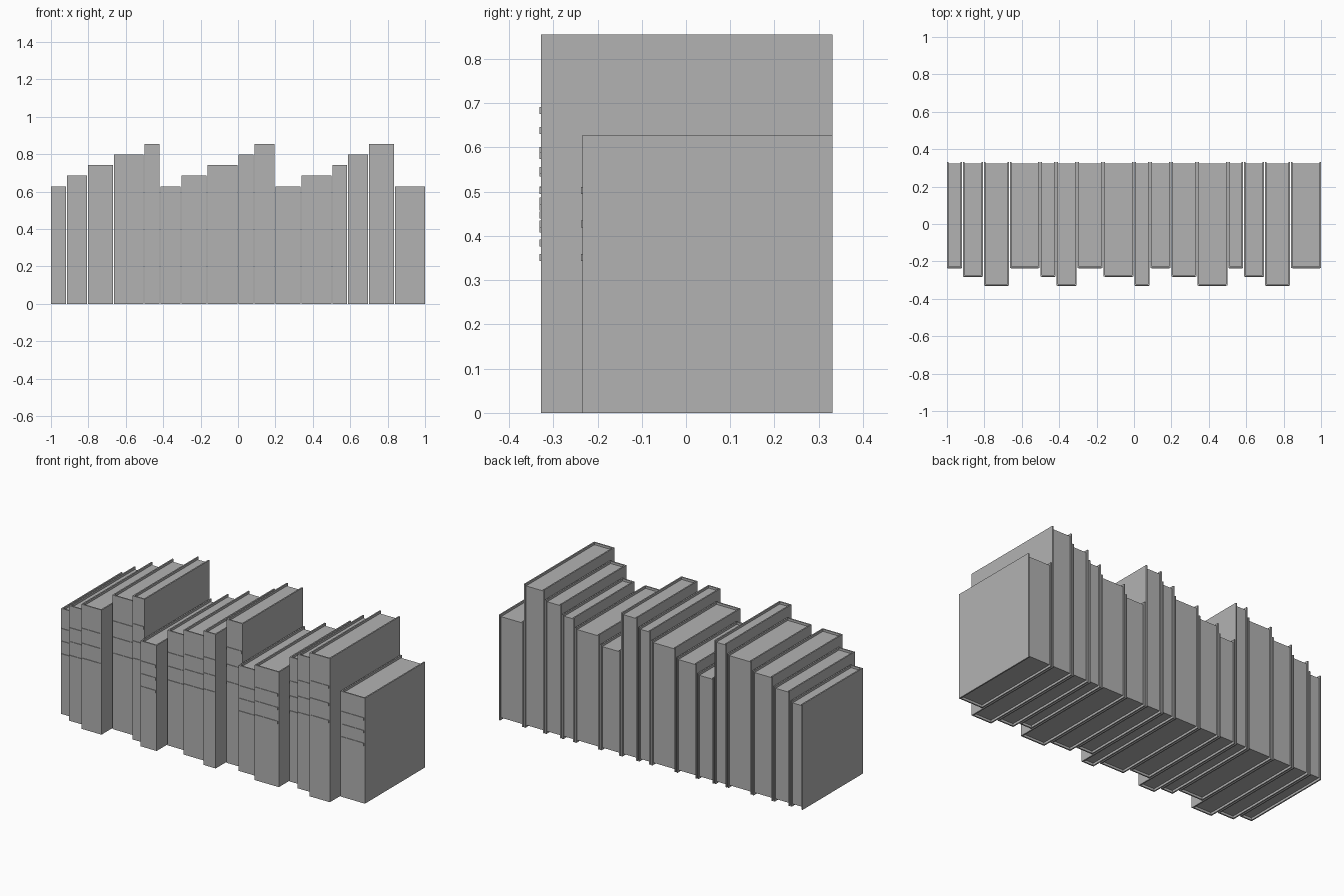
import bpy

if "Cube" in bpy.data.objects:
    bpy.data.objects.remove(bpy.data.objects["Cube"])

# One plain grey for the whole row
grey = bpy.data.materials.new("plain_grey")
grey.diffuse_color = (0.448, 0.448, 0.448, 1)
grey.use_nodes = True
grey.node_tree.nodes["Principled BSDF"].inputs["Base Color"].default_value = grey.diffuse_color

THICKNESS = (0.08, 0.1067, 0.1333, 0.16)
HEIGHT = (0.628, 0.685, 0.7415, 0.798, 0.855)
DEPTH = (0.5653, 0.612, 0.6587)
GAP = 0.00533
BACK = 0.331          # all fore edges line up here
BOARD = 0.008         # cover thickness
INSET = 0.0133        # pages sit below the cover edge


def box(name, x0, x1, y0, y1, z0, z1):
    verts = [(x, y, z) for x in (x0, x1) for y in (y0, y1) for z in (z0, z1)]
    faces = [(0, 1, 3, 2), (4, 6, 7, 5), (0, 4, 5, 1),
             (2, 3, 7, 6), (0, 2, 6, 4), (1, 5, 7, 3)]
    mesh = bpy.data.meshes.new(name)
    mesh.from_pydata(verts, [], faces)
    mesh.materials.append(grey)
    obj = bpy.data.objects.new(name, mesh)
    bpy.context.collection.objects.link(obj)
    return obj


def cover(name, x0, x1, y0, y1, h):
    # U-shaped cover: two boards joined by the spine
    a, b, s = x0 + BOARD, x1 - BOARD, y0 + BOARD
    outline = [(x0, y1), (x0, y0), (x1, y0), (x1, y1),
               (b, y1), (b, s), (a, s), (a, y1)]
    n = len(outline)
    verts = [(x, y, z) for z in (0, h) for x, y in outline]
    faces = [(i, (i + 1) % n, (i + 1) % n + n, i + n) for i in range(n)]
    for q in ((0, 1, 6, 7), (1, 2, 5, 6), (2, 3, 4, 5)):
        faces.append(tuple(i + n for i in q))
        faces.append(tuple(reversed(q)))
    mesh = bpy.data.meshes.new(name)
    mesh.from_pydata(verts, [], faces)
    mesh.materials.append(grey)
    bpy.context.collection.objects.link(bpy.data.objects.new(name, mesh))


x = -1.0
for i in range(16):
    t, h, d = THICKNESS[i % 4], HEIGHT[i % 5], DEPTH[i % 3]
    front = BACK - d
    tag = f"{i + 1:02d}"
    cover(f"book_cover_{tag}", x, x + t, front, BACK, h)
    # Page block
    box(f"pages_{tag}", x + BOARD, x + t - BOARD, front + BOARD,
        BACK - BOARD, INSET, h - INSET)
    # Raised spine bands
    for k, f in enumerate((0.56, 0.68, 0.80)):
        box(f"spine_band_{tag}_{k + 1}", x + t * 0.04, x + t * 0.96,
            front - 0.0035, front + 0.003, h * f - 0.008, h * f + 0.008)
    x += t + GAP
